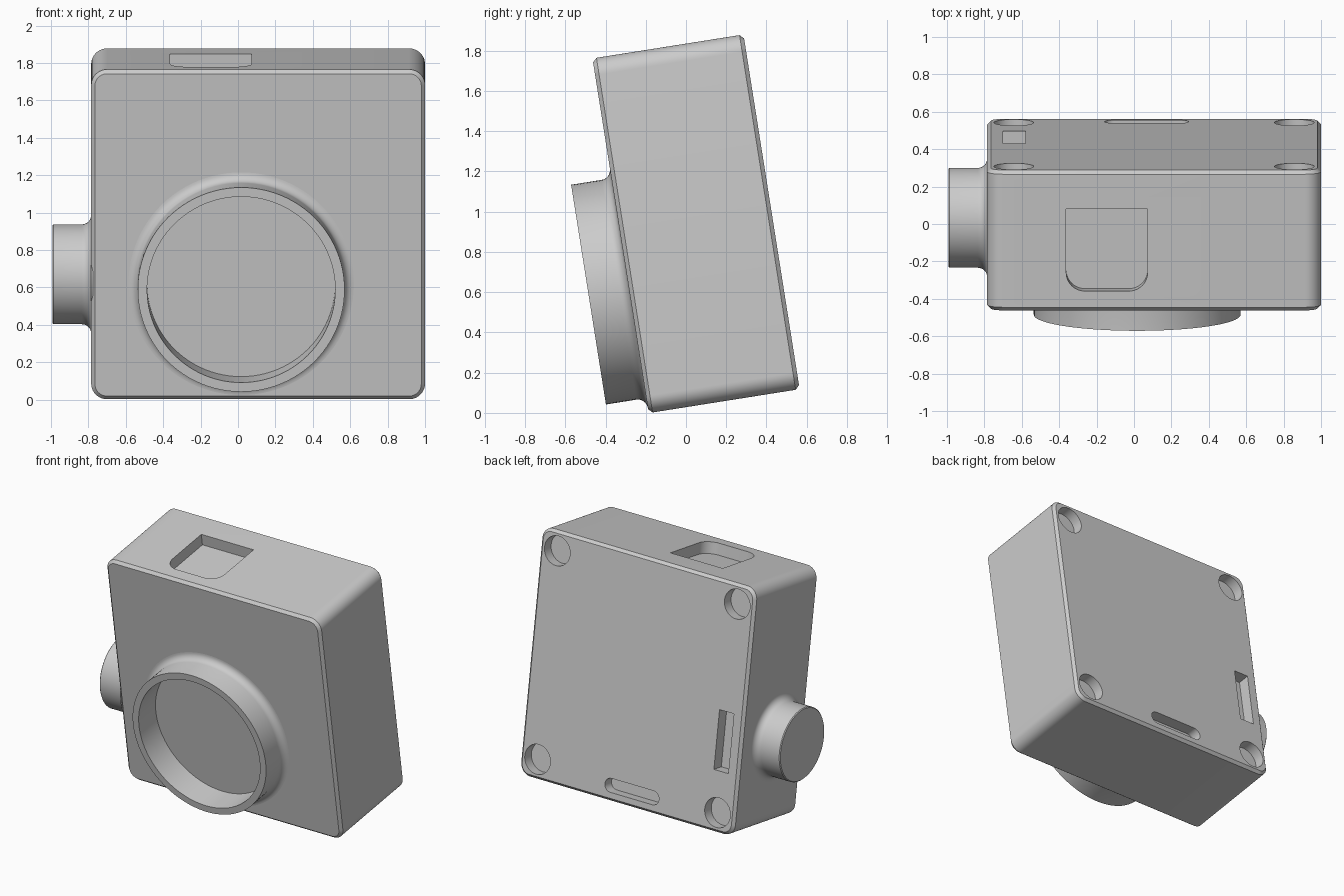
import bpy, bmesh
from math import pi, sin, cos, radians
from mathutils import Matrix, Vector

if "Cube" in bpy.data.objects:
    bpy.data.objects.remove(bpy.data.objects["Cube"])

W, D, H = 1.785, 0.76, 1.785          # body width, depth, height
TILT = Matrix.Translation((0.1075, 0.05, 0.94)) @ Matrix.Rotation(radians(9), 4, 'X')


def loft(name, loops, close=False):
    """Skin a list of point loops; cap the ends, or join last to first."""
    bm = bmesh.new()
    rings = [[bm.verts.new(p) for p in loop] for loop in loops]
    n = len(rings[0])
    pairs = list(zip(rings, rings[1:])) + ([(rings[-1], rings[0])] if close else [])
    for a, b in pairs:
        for i in range(n):
            j = (i + 1) % n
            bm.faces.new((a[i], a[j], b[j], b[i]))
    if not close:
        bm.faces.new(rings[0])
        bm.faces.new(rings[-1])
    bmesh.ops.recalc_face_normals(bm, faces=bm.faces)
    me = bpy.data.meshes.new(name)
    bm.to_mesh(me)
    bm.free()
    ob = bpy.data.objects.new(name, me)
    bpy.context.collection.objects.link(ob)
    ob.matrix_world = TILT
    return ob


def rounded(cx, cy, w, h, radii, seg=10):
    """Rectangle outline; radii for corners ++, -+, --, +-."""
    pts = []
    for k, (sx, sy) in enumerate(((1, 1), (-1, 1), (-1, -1), (1, -1))):
        r = radii[k]
        for i in range(seg + 1 if r else 1):
            a = (k + i / seg) * pi / 2
            pts.append((cx + sx * (w / 2 - r) + r * cos(a),
                        cy + sy * (h / 2 - r) + r * sin(a)))
    return pts


def lathe(name, profile, centre, axis, close=False, seg=96):
    """Turn (radius, height) points around an axis through centre."""
    rot = Vector((0, 0, 1)).rotation_difference(Vector(axis))
    loops = [[Vector(centre) + rot @ Vector((r * cos(2 * pi * i / seg),
              r * sin(2 * pi * i / seg), h)) for i in range(seg)] for r, h in profile]
    return loft(name, loops, close)


def fillet(r, f, steps=8):
    """Concave flare from the body face up onto a cylinder of radius r."""
    arc = [(i / steps) * pi / 2 for i in range(steps + 1)]
    return [(r + f - f * sin(a), f - f * cos(a)) for a in arc]


def smooth(ob):
    bpy.ops.object.select_all(action='DESELECT')
    ob.select_set(True)
    bpy.context.view_layer.objects.active = ob
    bpy.ops.object.shade_smooth_by_angle(angle=radians(30))


# Body: rounded box with chamfered front and back edges
c = 0.02
body = loft("body", [[(x, y, z) for x, z in rounded(0, 0, W - 2 * s, H - 2 * s, [0.085 - s] * 4)]
                     for y, s in ((-D / 2, c), (-D / 2 + c, 0), (D / 2 - c, 0), (D / 2, c))])

# Recess cutters
cutters = []


def back_cut(outline, depth):
    cutters.append(loft("recess_cutter", [[(x, y, z) for x, z in outline]
                                          for y in (D / 2 - depth, D / 2 + 0.1)]))


for sx in (-1, 1):                                        # corner foot holes
    for sz in (-1, 1):
        back_cut(rounded(sx * 0.75, sz * 0.75, 0.213, 0.213, [0.1065] * 4), 0.08)
back_cut(rounded(-0.7475, -0.24, 0.12, 0.43, [0] * 4), 0.09)           # port
back_cut(rounded(-0.04, -0.78, 0.45, 0.10, [0.0499] * 4), 0.08)        # long slot
cutters.append(loft("top_recess_cutter",
                    [[(x, y, z) for x, y in rounded(-0.2525, -0.05, 0.435, 0.445, (0, 0, 0.1, 0.1))]
                     for z in (H / 2 - 0.085, H / 2 + 0.1)]))

bpy.context.view_layer.objects.active = body
for cut in cutters:
    m = body.modifiers.new("recess", 'BOOLEAN')
    m.operation, m.solver, m.object = 'DIFFERENCE', 'EXACT', cut
    cut.hide_render = True
    bpy.ops.object.modifier_apply(modifier=m.name)
    bpy.data.objects.remove(cut)
smooth(body)

# Front ring: open collar flaring into the front face
smooth(lathe("front_ring", fillet(0.553, 0.05) + [(0.553, 0.203), (0.503, 0.203), (0.503, -0.01), (0.603, -0.01)],
             (-0.0905, -D / 2, -0.264), (0, -1, 0), close=True))

# Side knob: solid disc flaring into the left side
smooth(lathe("side_knob", [(0.317, -0.01)] + fillet(0.267, 0.05) + [(0.267, 0.1015 + 0.1), (0.261, 0.2075)],
             (-W / 2, -0.059, -0.264), (-1, 0, 0)))
